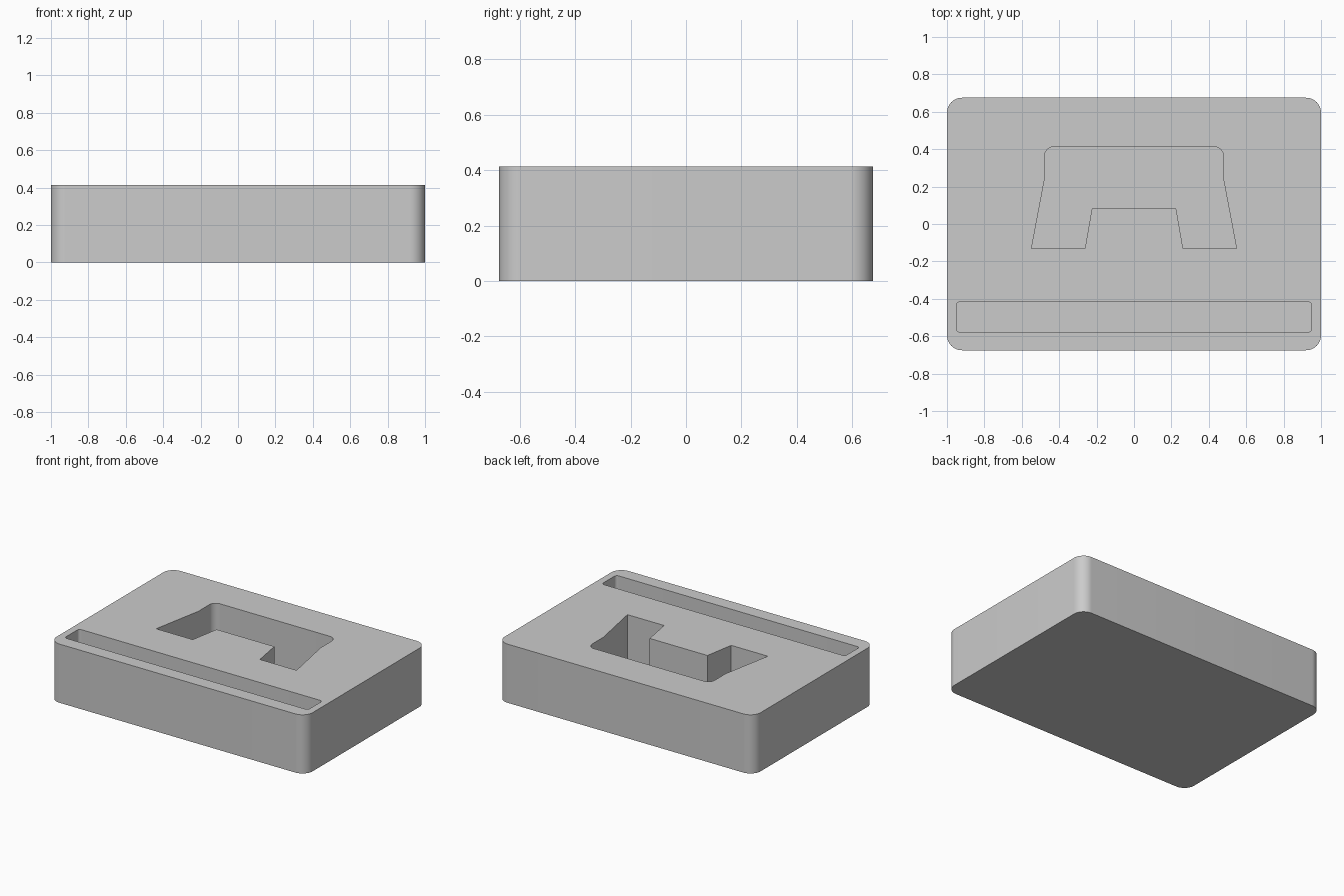
import bpy, bmesh, math
from mathutils import Vector

cube = bpy.data.objects.get("Cube")
if cube:
    bpy.data.objects.remove(cube, do_unlink=True)

HEIGHT = 0.414
FLOOR = 0.06
GREY = (0.6, 0.6, 0.6, 1)


def rounded(corners, steps=10):
    """Outline from (x, y, radius) corners, with an arc at each rounded one."""
    outline = []
    for i, (x, y, r) in enumerate(corners):
        p = Vector((x, y))
        if r == 0:
            outline.append(p)
            continue
        a = (Vector(corners[i - 1][:2]) - p).normalized()
        b = (Vector(corners[(i + 1) % len(corners)][:2]) - p).normalized()
        half = a.angle(b) / 2
        centre = p + (a + b).normalized() * (r / math.sin(half))
        start = p + a * (r / math.tan(half)) - centre
        end = p + b * (r / math.tan(half)) - centre
        for k in range(steps + 1):
            outline.append(centre + start.lerp(end, k / steps).normalized() * r)
    return outline


def mirrored(half):
    """Right half of an outline, completed across x = 0."""
    return half + [(-x, y, r) for x, y, r in reversed(half)]


def prism(name, half, z0, z1):
    bm = bmesh.new()
    base = bm.faces.new([bm.verts.new((p.x, p.y, z0)) for p in rounded(mirrored(half))])
    top = bmesh.ops.extrude_face_region(bm, geom=[base])["geom"]
    verts = [v for v in top if isinstance(v, bmesh.types.BMVert)]
    bmesh.ops.translate(bm, verts=verts, vec=(0, 0, z1 - z0))
    bmesh.ops.recalc_face_normals(bm, faces=bm.faces)
    mesh = bpy.data.meshes.new(name)
    bm.to_mesh(mesh)
    bm.free()
    obj = bpy.data.objects.new(name, mesh)
    bpy.context.collection.objects.link(obj)
    return obj


# Solid block with rounded upright edges
block = prism("stand_block", [(1, -0.675, 0.08), (1, 0.675, 0.08)], 0, HEIGHT)

grey = bpy.data.materials.new("plain grey")
grey.use_nodes = True
grey.diffuse_color = GREY
grey.node_tree.nodes["Principled BSDF"].inputs["Base Color"].default_value = GREY
block.data.materials.append(grey)

# Notched pocket and long front slot
pocket = prism("pocket_cutter", [
    (0.225, 0.083, 0), (0.262, -0.13, 0), (0.548, -0.13, 0),
    (0.478, 0.24, 0), (0.478, 0.413, 0.05)], FLOOR, HEIGHT + 0.1)
slot = prism("slot_cutter", [(0.95, -0.578, 0.02), (0.95, -0.416, 0.02)],
             FLOOR, HEIGHT + 0.1)

bpy.context.view_layer.objects.active = block
block.select_set(True)
for cutter in (pocket, slot):
    cutter.hide_render = True
    cut = block.modifiers.new(cutter.name, "BOOLEAN")
    cut.operation = "DIFFERENCE"
    cut.solver = "EXACT"
    cut.object = cutter
    bpy.ops.object.modifier_apply(modifier=cut.name)
    bpy.data.objects.remove(cutter, do_unlink=True)

bpy.ops.object.shade_smooth_by_angle(angle=math.radians(30))
